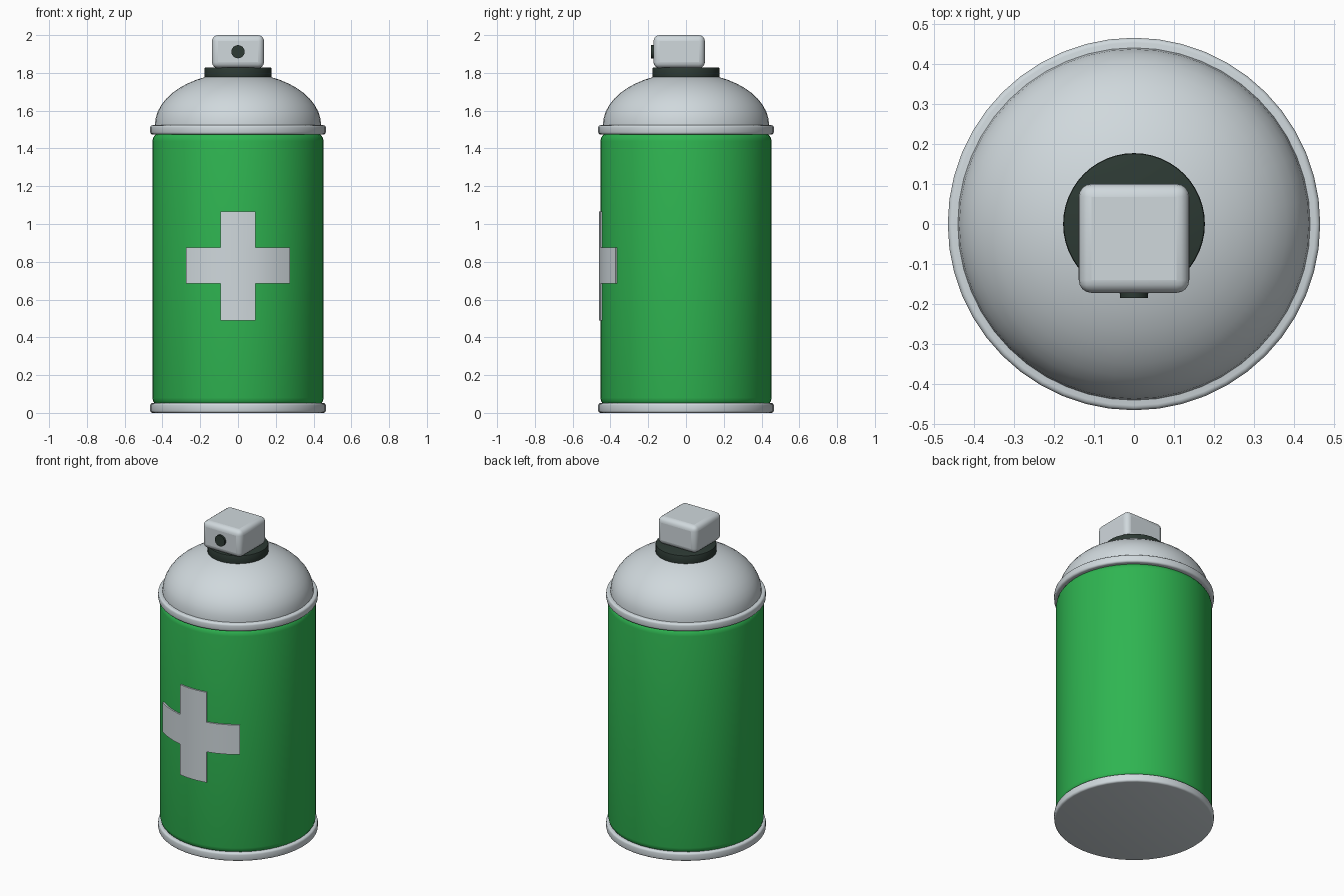
import bpy, bmesh, math

if "Cube" in bpy.data.objects:
    bpy.data.objects.remove(bpy.data.objects["Cube"])

SEGMENTS = 48


def material(name, color):
    m = bpy.data.materials.new(name)
    m.diffuse_color = (*color, 1)
    m.use_nodes = True
    m.node_tree.nodes["Principled BSDF"].inputs["Base Color"].default_value = m.diffuse_color
    return m


pale = material("pale_grey", (0.63, 0.69, 0.72))
green = material("can_green", (0.028, 0.46, 0.082))
dark = material("dark_green_grey", (0.026, 0.042, 0.034))


def finish(bm, name, mat, smooth=35):
    bmesh.ops.recalc_face_normals(bm, faces=bm.faces)
    mesh = bpy.data.meshes.new(name)
    bm.to_mesh(mesh)
    bm.free()
    mesh.materials.append(mat)
    obj = bpy.data.objects.new(name, mesh)
    bpy.context.collection.objects.link(obj)
    bpy.ops.object.select_all(action='DESELECT')
    obj.select_set(True)
    bpy.context.view_layer.objects.active = obj
    bpy.ops.object.shade_smooth_by_angle(angle=math.radians(smooth))
    return obj


def lathe(name, profile, mat):
    """Closed solid of revolution about z from (radius, height) pairs."""
    bm = bmesh.new()
    rings = []
    for r, z in profile:
        rings.append([bm.verts.new((r * math.cos(a), r * math.sin(a), z))
                      for a in (2 * math.pi * i / SEGMENTS for i in range(SEGMENTS))])
    for low, high in zip(rings, rings[1:]):
        for i in range(SEGMENTS):
            j = (i + 1) % SEGMENTS
            bm.faces.new((low[i], low[j], high[j], high[i]))
    bm.faces.new(rings[0])
    bm.faces.new(rings[-1])
    return finish(bm, name, mat)


def rounded(radius, bottom, top, bevel, steps=3):
    """Profile of a disc or cylinder with rounded rims."""
    arc = [(bevel * math.sin(math.pi / 2 * i / steps),
            bevel * math.cos(math.pi / 2 * i / steps)) for i in range(steps + 1)]
    lower = [(radius - bevel + s, bottom + bevel - c) for s, c in arc]
    upper = [(radius - bevel + s, top - bevel + c) for s, c in reversed(arc)]
    return lower + upper


# Can body and the two rims
lathe("can_body", rounded(0.453, 0.035, 1.484, 0.045, 4), green)
lathe("bottom_rim", rounded(0.465, 0.0, 0.052, 0.012), pale)
lathe("top_rim", rounded(0.465, 1.474, 1.523, 0.012), pale)

# Domed shoulder, elliptical section
angles = [math.radians(7.5 * i) for i in range(12)]
lathe("shoulder_dome", [(0.44, 1.51)] +
      [(0.44 * math.cos(a), 1.523 + 0.278 * math.sin(a)) for a in angles], pale)

# Collar under the spray button
lathe("nozzle_collar", rounded(0.177, 1.76, 1.829, 0.006, 2), dark)

# Spray button
bm = bmesh.new()
bmesh.ops.create_cube(bm, size=1)
for v in bm.verts:
    v.co = (v.co.x * 0.276, v.co.y * 0.272 - 0.036, v.co.z * 0.175 + 1.9125)
button = finish(bm, "spray_button", pale)
bevel = button.modifiers.new("round_edges", 'BEVEL')
bevel.width = 0.032
bevel.segments = 4
bevel.limit_method = 'NONE'

# Spray hole
bpy.ops.mesh.primitive_cylinder_add(vertices=24, radius=0.035, depth=0.03,
                                    location=(0, -0.17, 1.912),
                                    rotation=(math.pi / 2, 0, 0))
hole = bpy.context.object
hole.name = "spray_hole"
hole.data.materials.append(dark)
bpy.ops.object.shade_smooth_by_angle(angle=math.radians(35))

# Cross plate wrapped around the front of the can
bm = bmesh.new()
R = 0.4625
xs = [-0.274, -0.215, -0.155, -0.093, -0.031, 0.031, 0.093, 0.155, 0.215, 0.274]
zs = [0.488, 0.685, 0.875, 1.067]
grid = [[bm.verts.new((x, -math.sqrt(R * R - x * x), z)) for z in zs] for x in xs]
for i in range(len(xs) - 1):
    for k in range(3):
        if k == 1 or abs(xs[i] + xs[i + 1]) / 2 < 0.093:
            bm.faces.new((grid[i][k], grid[i + 1][k],
                          grid[i + 1][k + 1], grid[i][k + 1]))
bmesh.ops.delete(bm, geom=[v for v in bm.verts if not v.link_faces], context='VERTS')
# Thickness: inner skin sits just under the can surface
skin = bmesh.ops.extrude_face_region(bm, geom=bm.faces[:])
outer = [v for v in skin["geom"] if isinstance(v, bmesh.types.BMVert)]
moved = set(outer)
for v in bm.verts:
    if v not in moved:
        v.co.x *= 0.98
        v.co.y *= 0.98
finish(bm, "front_cross", pale, 30)
